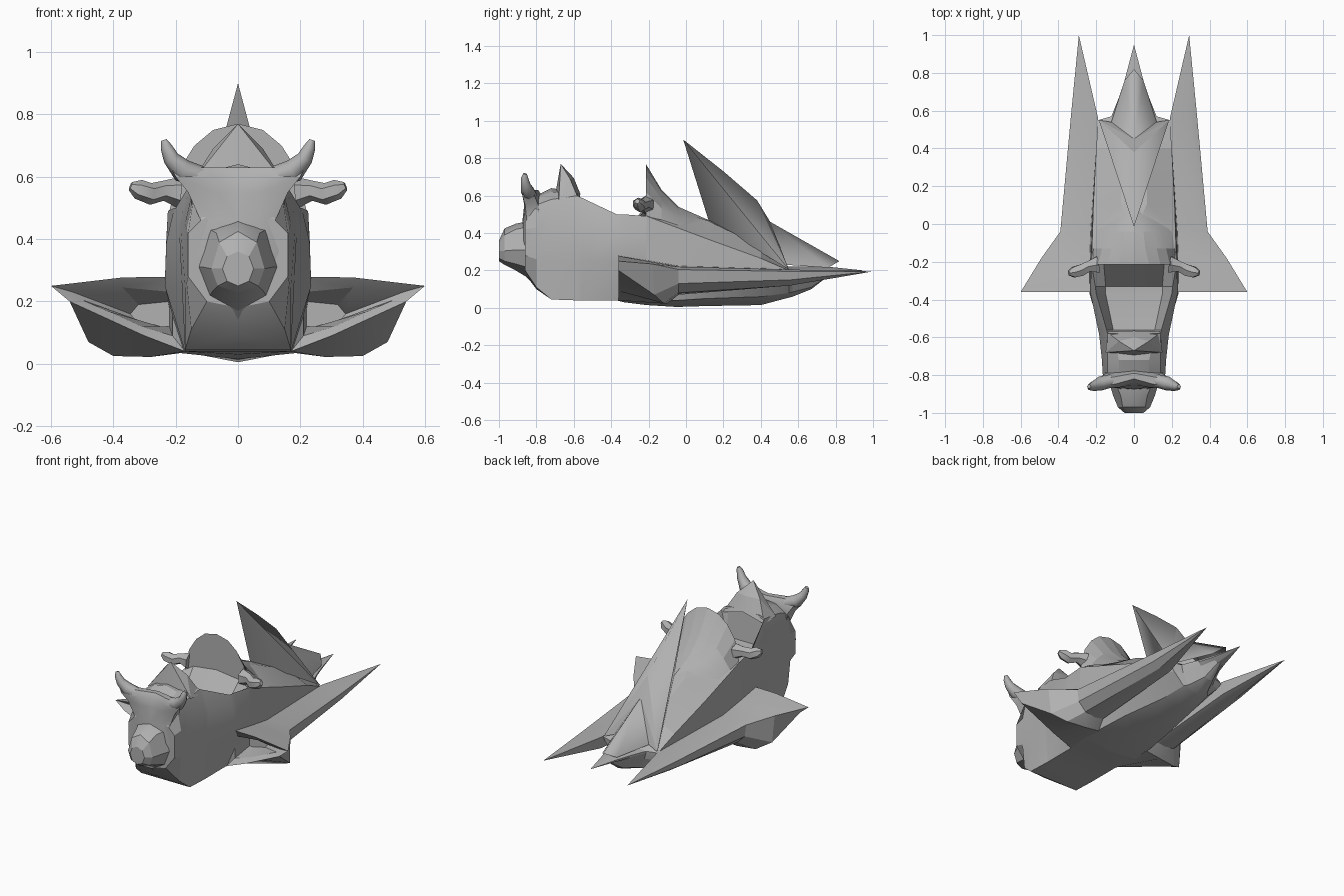
import bpy
import bmesh
from math import radians, cos, sin, pi
from mathutils import Vector

default_cube = bpy.data.objects.get("Cube")
if default_cube:
    bpy.data.objects.remove(default_cube, do_unlink=True)

# One matte grey for the whole craft
grey = bpy.data.materials.new("plain grey")
grey.use_nodes = True
grey.diffuse_color = (0.44, 0.44, 0.44, 1)
grey.node_tree.nodes["Principled BSDF"].inputs["Base Color"].default_value = (0.44, 0.44, 0.44, 1)


def finish(name, bm, smooth_angle=14):
    """Turn a bmesh into a named object, mirrored across the centre line."""
    bmesh.ops.remove_doubles(bm, verts=bm.verts, dist=0.0005)
    bmesh.ops.recalc_face_normals(bm, faces=bm.faces)
    mesh = bpy.data.meshes.new(name)
    bm.to_mesh(mesh)
    bm.free()
    mesh.materials.append(grey)
    mesh.shade_smooth()
    mesh.set_sharp_from_angle(angle=radians(smooth_angle))
    obj = bpy.data.objects.new(name, mesh)
    bpy.context.collection.objects.link(obj)
    mod = obj.modifiers.new("mirror", 'MIRROR')
    mod.use_clip = True
    mod.merge_threshold = 0.001
    return obj


def loft(name, rings, closed=True, caps=(True, True), **options):
    """Skin a row of rings that all have the same number of points."""
    bm = bmesh.new()
    rows = [[bm.verts.new(point) for point in ring] for ring in rings]
    count = len(rows[0])
    for row, following in zip(rows, rows[1:]):
        for i in range(count if closed else count - 1):
            j = (i + 1) % count
            bm.faces.new((row[i], row[j], following[j], following[i]))
    for row, wanted in zip((rows[0], rows[-1]), caps):
        if wanted:
            bm.faces.new(row)
    return finish(name, bm, **options)


def section(y, *points):
    """Half cross-section at one station along the length."""
    return [(x, y, z) for x, z in points]


def level(z, *points):
    """Half cross-section at one height."""
    return [(x, y, z) for x, y in points]


def facets(name, points, faces, **options):
    """Small faceted part from named corner points."""
    bm = bmesh.new()
    corner = {key: bm.verts.new(position) for key, position in points.items()}
    for face in faces.split():
        bm.faces.new([corner[key] for key in face])
    return finish(name, bm, **options)


def tube(name, path, sides=8):
    """Tapered tube through (centre, radius) stations with rounded flow."""
    rings = []
    for i, (centre, radius) in enumerate(path):
        before = Vector(path[max(i - 1, 0)][0])
        after = Vector(path[min(i + 1, len(path) - 1)][0])
        along = (after - before).normalized()
        across = along.cross(Vector((0, 1, 0))).normalized()
        other = along.cross(across)
        rings.append([Vector(centre) + radius * (cos(a) * across + sin(a) * other)
                      for a in (2 * pi * k / sides for k in range(sides))])
    return loft(name, rings, smooth_angle=50)


# Hull front: keel, chine, flank, shoulder, rim, tub edge, tub centre
loft("front_hull", [
    section(-0.86, (0, .18), (.1, .2), (.16, .28), (.16, .42), (.12, .46), (.08, .48), (0, .48)),
    section(-0.80, (0, .1), (.15, .11), (.165, .26), (.165, .43), (.14, .55), (.08, .59), (0, .6)),
    section(-0.72, (0, .045), (.17, .045), (.17, .25), (.17, .45), (.14, .58), (.08, .62), (0, .64)),
    section(-0.58, (0, .04), (.17, .04), (.18, .25), (.185, .45), (.14, .6), (.11, .61), (0, .62)),
    section(-0.56, (0, .04), (.17, .04), (.18, .25), (.19, .45), (.145, .59), (.11, .43), (0, .43)),
    section(-0.37, (0, .04), (.17, .04), (.235, .25), (.23, .39), (.2, .5), (.15, .4), (0, .4)),
    section(-0.33, (0, .03), (.18, .04), (.235, .25), (.23, .39), (.205, .5), (.15, .4), (0, .4)),
    section(-0.21, (0, .015), (.19, .035), (.235, .25), (.23, .4), (.225, .49), (.16, .53), (0, .55)),
], closed=False, caps=(True, False), smooth_angle=20)

# Hull rear: keel, chine, flank, shoulder, deck edge, ridge
loft("rear_hull", [
    section(-0.21, (0, .015), (.19, .035), (.235, .25), (.23, .4), (.225, .49), (0, .55)),
    section(-0.05, (0, .005), (.18, .04), (.23, .22), (.225, .34), (.22, .43), (0, .52)),
    section(0.11, (0, .01), (.16, .05), (.22, .2), (.218, .28), (.215, .37), (.07, .468)),
    section(0.40, (0, .015), (.11, .06), (.2, .17), (.2, .22), (.2, .265), (.06, .33)),
    section(0.55, (0, .055), (.09, .08), (.16, .15), (.19, .195), (.19, .2), (.05, .22)),
    section(0.57, (0, .06), (.07, .085), (.11, .15), (.12, .19), (.12, .2), (0, .22)),
    section(0.67, (0, .1), (.03, .11), (.06, .17), (.08, .19), (.08, .2), (0, .22)),
    section(0.76, (0, .17), (.01, .17), (.03, .18), (.05, .19), (.05, .2), (0, .22)),
    section(0.95, *[(0, .2)] * 6),
], closed=False, caps=(False, False))

# Deck strip closing the hull between its edges ahead of the fin
facets("deck_strip", {
    "a": (0, -.05, .52), "b": (.07, .11, .468), "c": (0, .12, .47), "d": (.06, .4, .33),
    "e": (0, .4, .33)}, "abc cbde")

# Domed backrest behind the cockpit, running down to the deck
arch = [(0, .77), (.08, .75), (.14, .7), (.19, .62), (.22, .49)]
loft("backrest", [
    section(-0.215, (0, .49), *arch),
    section(-0.13, (0, .47), (0, .63), (.06, .62), (.12, .58), (.17, .53), (.215, .47)),
    section(-0.04, (0, .45), (0, .54), (.05, .53), (.1, .51), (.15, .48), (.2, .44)),
    section(0.12, *[(0, .47)] * 6),
], closed=False, caps=(True, False))

# Pointed windshield ahead of the cockpit
facets("windshield", {
    "t": (0, -.67, .77), "f": (0, -.7, .6), "s": (.15, -.68, .58), "m": (.08, -.62, .69),
    "c": (0, -.6, .695), "r": (.145, -.57, .57), "b": (0, -.565, .61)},
    "tfs tsm tmc msr mrbc")

# Swept fin whose folds all fan out from the hull corner
facets("tail_fin", {
    "t": (0, -.015, .9), "f": (0, .12, .47), "s": (.186, .55, .205), "k": (0, .2, .73),
    "m": (0, .38, .575), "n": (0, .45, .46), "p": (.12, .54, .23), "e": (0, .82, .25),
    "w": (.05, .76, .215)},
    "tfs tsk ksm msn nsp npw nwe")

# Muzzle with a blunt octagonal nose
loft("muzzle", [
    section(-1.0, (0, .25), (.035, .265), (.05, .305), (.035, .345), (0, .36)),
    section(-0.97, (0, .23), (.065, .25), (.085, .305), (.06, .39), (0, .425)),
    section(-0.91, (0, .2), (.08, .235), (.11, .31), (.07, .42), (0, .45)),
    section(-0.86, (0, .17), (.09, .22), (.125, .31), (.09, .43), (0, .46)),
    section(-0.82, (0, .13), (.12, .2), (.16, .31), (.12, .43), (0, .47)),
], closed=False)

# Face widening upward from cheeks to brow
loft("face", [
    level(.27, (0, -.86), (.08, -.865), (.155, -.845), (.16, -.78), (0, -.78)),
    level(.36, (0, -.87), (.08, -.88), (.145, -.855), (.16, -.78), (0, -.78)),
    level(.46, (0, -.875), (.07, -.87), (.12, -.85), (.15, -.78), (0, -.78)),
    level(.55, (0, -.85), (.07, -.865), (.16, -.86), (.15, -.79), (0, -.78)),
    level(.60, (0, -.84), (.08, -.865), (.2, -.875), (.18, -.81), (0, -.77)),
    level(.63, (0, -.82), (.09, -.845), (.215, -.87), (.19, -.825), (0, -.79)),
], closed=False, smooth_angle=28)

# Horns on the brow
tube("horns", [((.12, -.83, .6), .035), ((.18, -.845, .62), .038), ((.215, -.858, .66), .026),
               ((.23, -.863, .695), .019), ((.238, -.86, .717), .01)])

# Mirrors on stalks beside the backrest
tube("side_mirrors", [((.19, -.215, .55), .05), ((.24, -.225, .555), .032), ((.28, -.245, .545), .035),
                      ((.32, -.255, .56), .032), ((.345, -.26, .57), .014)], sides=6)

# Side pods: intake throat, lip, scoop, then a long tapering cone
loft("side_pods", [
    section(-0.20, (.22, .12), (.25, .12), (.29, .13), (.33, .14), (.345, .16), (.32, .19), (.22, .2)),
    section(-0.33, (.21, .09), (.31, .12), (.42, .17), (.5, .205), (.53, .23), (.37, .245), (.21, .23)),
    section(-0.36, (.17, .04), (.3, .09), (.42, .145), (.54, .2), (.6, .25), (.37, .277), (.18, .28)),
    [(.18, -.1, .035), (.28, -.1, .022), (.4, -.12, .025), (.48, -.17, .07), (.49, -.18, .235),
     (.36, -.18, .245), (.19, -.18, .25)],
    section(-0.04, (.2, .08), (.26, .07), (.33, .08), (.38, .13), (.39, .205), (.36, .22), (.2, .225)),
    section(0.56, (.2, .13), (.23, .12), (.28, .12), (.325, .15), (.335, .195), (.3, .205), (.19, .205)),
    section(1.0, *[(.292, .195)] * 7),
], caps=(True, False), smooth_angle=20)
